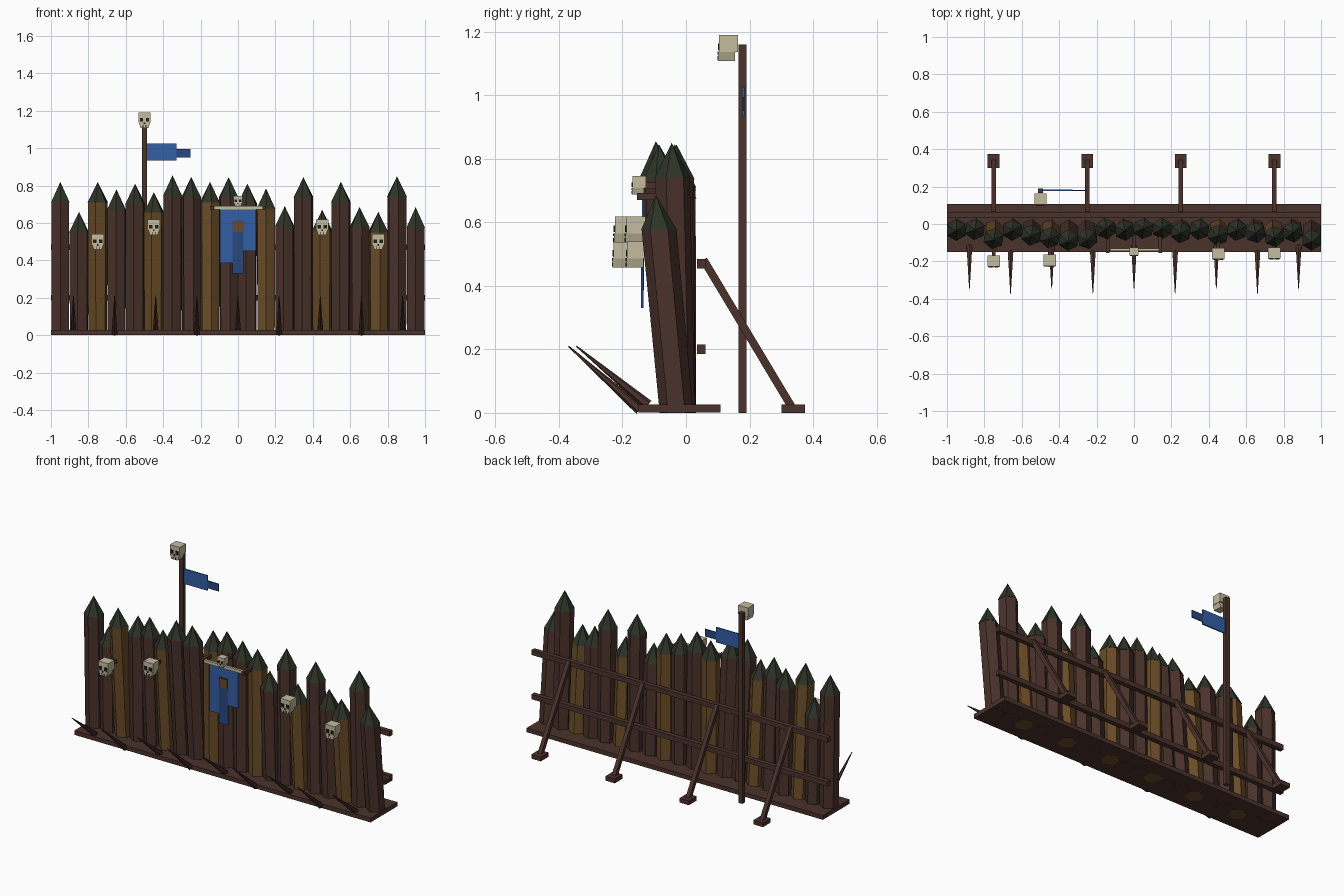
import bpy, bmesh, math, random
from mathutils import Vector, Matrix

if "Cube" in bpy.data.objects:
    bpy.data.objects.remove(bpy.data.objects["Cube"])

random.seed(4)


def material(name, r, g, b):
    lin = [((c / 255 + 0.055) / 1.055) ** 2.4 for c in (r, g, b)]
    m = bpy.data.materials.new(name)
    m.diffuse_color = (*lin, 1)
    m.use_nodes = True
    m.node_tree.nodes["Principled BSDF"].inputs["Base Color"].default_value = m.diffuse_color
    return m


DARK = material("dark wood", 74, 50, 43)
TAN = material("tan wood", 106, 76, 40)
TIP = material("charred tip", 46, 51, 39)
BONE = material("bone", 196, 188, 160)
HOLE = material("dark hollow", 34, 28, 25)
BLUE = material("blue cloth", 52, 94, 164)
NAVY = material("deep blue cloth", 40, 72, 128)


def finish(name, bm, *mats):
    bmesh.ops.recalc_face_normals(bm, faces=bm.faces)
    me = bpy.data.meshes.new(name)
    bm.to_mesh(me)
    bm.free()
    for m in mats:
        me.materials.append(m)
    ob = bpy.data.objects.new(name, me)
    bpy.context.collection.objects.link(ob)
    return ob


def box(name, x0, x1, y0, y1, z0, z1, mat):
    bm = bmesh.new()
    size = Matrix.Diagonal((x1 - x0, y1 - y0, z1 - z0, 1))
    mid = Matrix.Translation(((x0 + x1) / 2, (y0 + y1) / 2, (z0 + z1) / 2))
    bmesh.ops.create_cube(bm, size=1, matrix=mid @ size)
    return finish(name, bm, mat)


def rod(name, a, b, r0, r1, sides, mat, spin=0.0):
    a, b = Vector(a), Vector(b)
    d = b - a
    bm = bmesh.new()
    mtx = (Matrix.Translation((a + b) / 2) @ d.to_track_quat('Z', 'Y').to_matrix().to_4x4()
           @ Matrix.Rotation(spin, 4, 'Z'))
    bmesh.ops.create_cone(bm, cap_ends=True, segments=sides, radius1=r0, radius2=r1,
                          depth=d.length, matrix=mtx)
    return finish(name, bm, mat)


def ring(bm, centre, r, spin):
    return [bm.verts.new((centre[0] + r * math.cos(spin + k * math.pi / 3),
                          centre[1] + r * math.sin(spin + k * math.pi / 3),
                          centre[2])) for k in range(6)]


# leaning hexagonal log with a pointed charred tip
def log(x, tip_y, tip_z, wood):
    base_y = -0.022 + 0.12 * (tip_y + 0.03)
    shoulder = tip_z - 0.11
    spin = math.pi / 6 + (random.uniform(-0.25, 0.25) if abs(x) < 0.9 else 0)

    def at(z):
        return (x, base_y + (tip_y - base_y) * z / tip_z, z)
    bm = bmesh.new()
    low = ring(bm, at(0), 0.053, spin)
    top = ring(bm, at(shoulder), 0.055, spin)
    rim = ring(bm, at(shoulder), 0.0572, spin)
    apex = bm.verts.new(at(tip_z))
    bm.faces.new(low)
    for k in range(6):
        n = (k + 1) % 6
        bm.faces.new((low[k], low[n], top[n], top[k]))
        for f in (bm.faces.new((top[k], top[n], rim[n], rim[k])),
                  bm.faces.new((rim[k], rim[n], apex))):
            f.material_index = 1
    finish("palisade_log", bm, wood, TIP)


tips_z = [.82, .66, .82, .78, .81, .765, .855, .845, .82, .845,
          .81, .785, .69, .845, .67, .82, .685, .66, .85, .685]
tips_y = [-.035, -.03, -.085, -.035, -.065, -.08, -.095, -.085, -.025, -.035,
          -.025, -.025, -.05, -.03, -.065, -.035, -.05, -.075, -.045, -.095]
tan_logs = {2, 5, 8, 11, 14, 17}
for i, (ty, tz) in enumerate(zip(tips_y, tips_z)):
    log(-0.95 + 0.1 * i, ty, tz, TAN if i in tan_logs else DARK)

# ground sill, back rails
box("ground_sill", -1, 1, -.15, .108, .001, .027, DARK)
for z in (.2, .47):
    box("back_rail", -1, 1, .034, .062, z - .015, z + .015, DARK)

# diagonal braces with feet
for x in (-.75, -.25, .25, .75):
    rod("brace", (x, .055, .482), (x, .335, .015), .0175, .0175, 4, DARK, math.pi / 4)
    box("brace_foot", x - .032, x + .032, .3, .375, 0, .026, DARK)

# outward spikes, alternating reach
for i in range(9):
    s = -0.025 * (i % 2)
    rod("front_spike", (-.88 + .22 * i, -.12 + s, .025 + .6 * s),
        (-.88 + .22 * i, -.345 + s, .21), .017, .002, 6, DARK)


# skull: cranium, tapered jaw, eye, nose and tooth plates; y is the front of the face
def skull(x, y, z, s=1.0):
    def part(name, u, v, w0, w1, h, mat, d0=0.0):
        box(name, x + (u - v / 2) * s, x + (u + v / 2) * s, y + d0 * s, y + w0 * s,
            z + w1 * s, z + h * s, mat)
    part("skull_cranium", 0, .066, .06, -.014, .04, BONE)
    bm = bmesh.new()
    bmesh.ops.create_cube(bm, size=1)
    for v in bm.verts:
        w = .062 if v.co.z > 0 else .042
        v.co = (x + v.co.x * w * s, y + (.024 + v.co.y * .054) * s,
                z + (-.0275 + v.co.z * .029) * s)
    finish("skull_jaw", bm, BONE)
    for e in (-1, 1):
        part("skull_eye", e * .016, .018, .002, -.008, .012, HOLE, -.004)
        part("skull_tooth_gap", e * .008, .004, .002, -.04, -.027, HOLE, -.005)
    part("skull_nose", 0, .009, .002, -.022, -.013, HOLE, -.005)


for x, y, z in ((-.75, -.228, .5), (-.45, -.224, .578), (.45, -.188, .578), (.75, -.185, .5)):
    skull(x, y, z)
    box("skull_peg", x - .01, x + .01, y + .05, -.06, z - .005, z + .015, DARK)

# flag pole with skull and pennant
box("flag_pole", -.514, -.487, .165, .191, 0, 1.16, DARK)
skull(-.5, .104, 1.15)
box("pennant", -.488, -.33, .176, .184, .935, 1.026, BLUE)
box("pennant_tail", -.33, -.255, .177, .183, .95, .995, NAVY)

# hanging banner on a bone crossbar
box("banner_crossbar", -.128, .13, -.145, -.13, .672, .69, BONE)
for x in (-.14, .14):
    box("crossbar_bracket", x - .009, x + .009, -.155, -.06, .67, .692, DARK)
box("banner_left", -.097, -.03, -.138, -.132, .385, .675, BLUE)
box("banner_right", .03, .097, -.138, -.132, .45, .675, BLUE)
box("banner_upper", -.03, .03, -.138, -.132, .54, .675, BLUE)
box("banner_middle", -.03, .03, -.141, -.133, .33, .612, NAVY)
box("banner_patch", -.027, .027, -.145, -.14, .553, .607, TAN)
skull(0, -.168, .717, .7)
box("banner_skull_peg", -.008, .008, -.13, -.06, .705, .725, DARK)
